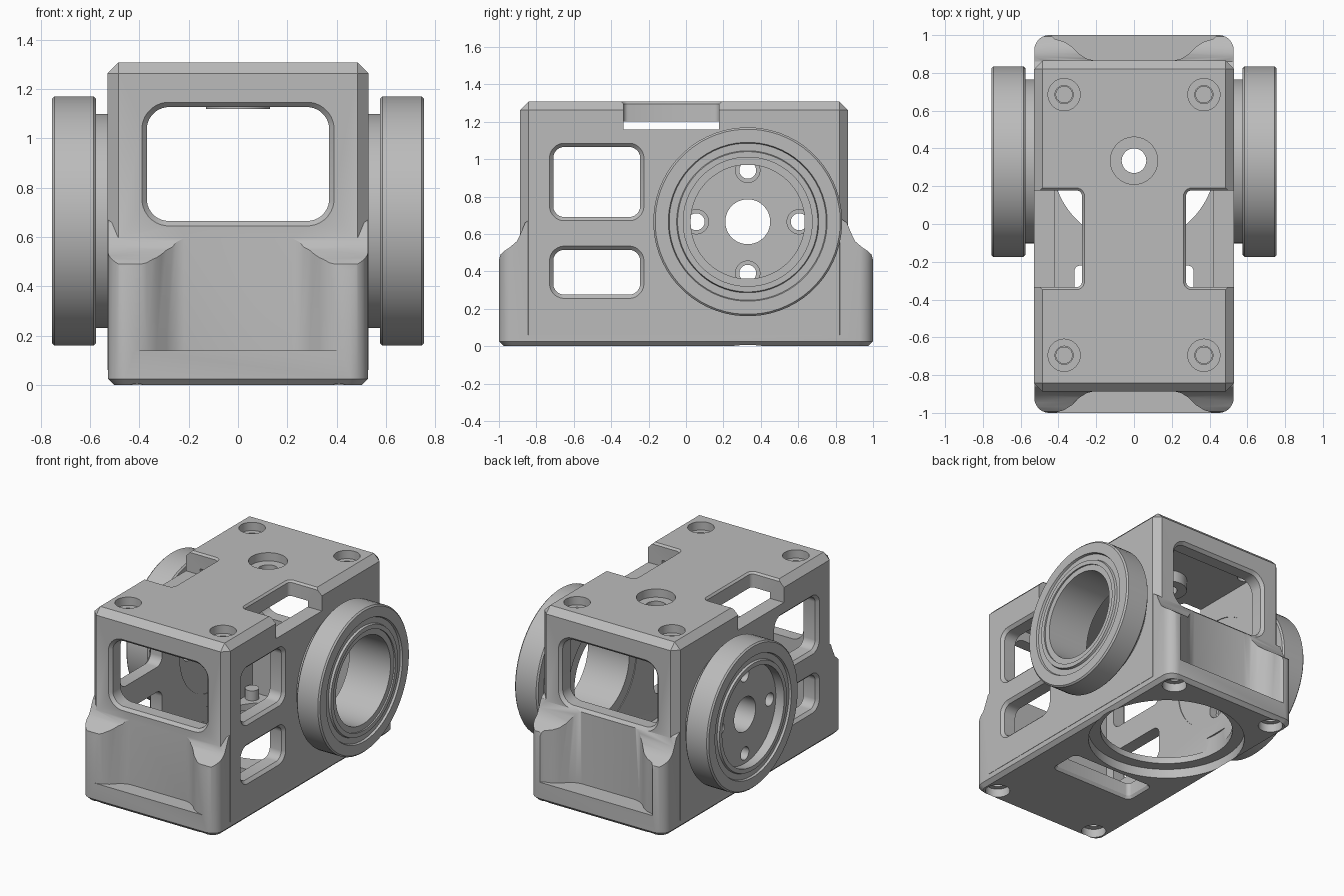
import bpy, bmesh
from math import sin, cos, pi

if "Cube" in bpy.data.objects:
    bpy.data.objects.remove(bpy.data.objects["Cube"], do_unlink=True)

GREY = bpy.data.materials.new("plain grey")
GREY.use_nodes = True
colour = (0.5, 0.5, 0.5, 1)
GREY.diffuse_color = colour
GREY.node_tree.nodes["Principled BSDF"].inputs["Base Color"].default_value = colour

AXLE_Y, AXLE_Z = 0.33, 0.665


def make(name, bm):
    bmesh.ops.recalc_face_normals(bm, faces=bm.faces)
    me = bpy.data.meshes.new(name)
    bm.to_mesh(me)
    bm.free()
    me.materials.append(GREY)
    ob = bpy.data.objects.new(name, me)
    bpy.context.collection.objects.link(ob)
    return ob


def rrect(u0, u1, v0, v1, r, n=8):
    """Rounded rectangle in the plane."""
    pts = []
    corners = [(u1 - r, v1 - r), (u0 + r, v1 - r), (u0 + r, v0 + r), (u1 - r, v0 + r)]
    for k, (cu, cv) in enumerate(corners):
        for i in range(n):
            a = (k + (i + 0.5) / n) * pi / 2
            pts.append((cu + r * cos(a), cv + r * sin(a)))
    return pts


def circle(cu, cv, r):
    return rrect(cu - r, cu + r, cv - r, cv + r, r, 16)


def loft(name, axis, rings, wrap=False):
    """Skin outlines placed along an axis; wrap joins last to first."""
    place = {"X": lambda u, v, w: (w, u, v),
             "Y": lambda u, v, w: (u, w, v),
             "Z": lambda u, v, w: (u, v, w)}[axis]
    bm = bmesh.new()
    loops = [[bm.verts.new(place(u, v, w)) for u, v in pts] for pts, w in rings]
    n = len(loops[0])
    pairs = list(zip(loops, loops[1:]))
    if wrap:
        pairs.append((loops[-1], loops[0]))
    else:
        bm.faces.new(loops[0])
        bm.faces.new(loops[-1])
    for a, b in pairs:
        for i in range(n):
            j = (i + 1) % n
            bm.faces.new((a[i], a[j], b[j], b[i]))
    return make(name, bm)


def turned(name, axis, cu, cv, profile, wrap=False):
    return loft(name, axis, [(circle(cu, cv, r), w) for w, r in profile], wrap)


def boolean(ob, other, op="DIFFERENCE"):
    mod = ob.modifiers.new("cut", "BOOLEAN")
    mod.operation, mod.solver, mod.object = op, "EXACT", other
    bpy.context.view_layer.objects.active = ob
    bpy.ops.object.modifier_apply(modifier=mod.name)
    bpy.data.objects.remove(other, do_unlink=True)


def box(name, x0, x1, y0, y1, z0, z1, chamfer=0):
    bm = bmesh.new()
    bmesh.ops.create_cube(bm, size=1)
    for v in bm.verts:
        v.co = ((x0 + x1) / 2 + v.co.x * (x1 - x0),
                (y0 + y1) / 2 + v.co.y * (y1 - y0),
                (z0 + z1) / 2 + v.co.z * (z1 - z0))
    if chamfer:
        edges = [e for e in bm.edges if max(v.co.z for v in e.verts) > z1 - 0.001]
        bmesh.ops.bevel(bm, geom=edges, offset=chamfer, segments=1, affect="EDGES")
    return make(name, bm)


def opening(axis, u0, u1, v0, v1, r, lo, hi):
    """Window cutter through the body with chamfered rims on both sides."""
    g = 0.03
    small = rrect(u0, u1, v0, v1, r)
    big = rrect(u0 - g, u1 + g, v0 - g, v1 + g, r + g)
    return loft("cutter", axis, [(big, lo - 0.01), (small, lo + 0.02),
                                 (small, hi - 0.02), (big, hi + 0.01)])


# Base with raised corner ears
body = loft("housing", "Z", [(rrect(-0.503, 0.503, -0.975, 0.975, 0.06), 0),
                             (rrect(-0.528, 0.528, -1, 1, 0.08), 0.025),
                             (rrect(-0.528, 0.528, -1, 1, 0.08), 0.8)])
ear = [(1.05, -0.1), (1.05, 0.44), (1.0, 0.46), (0.992, 0.49), (0.97, 0.51),
       (0.94, 0.53), (0.905, 0.56), (0.885, 0.6), (0.86, 0.66), (0.8, 0.7)]
side = ear + [(-y, z) for y, z in reversed(ear)]
boolean(body, loft("cutter", "X", [(side, -0.6), (side, 0.6)]), "INTERSECT")

# Scoops between the ears, front and back
half = [(0.5, 1.1), (0.45, 1.03), (0.42, 1.0), (0.37, 0.985), (0.33, 0.96),
        (0.29, 0.92), (0.25, 0.895), (0.19, 0.88)]
for s, shift in ((-1, 0), (1, -0.02)):
    pts = [(x, s * (y + shift)) for x, y in half]
    pts += [(-x, y) for x, y in reversed(pts)]
    boolean(body, loft("cutter", "Z", [(pts, 0.14), (pts, 0.9)]))

# Upper box, then the hollow inside
upper = box("upper", -0.53, 0.53, -0.887, 0.865, 0.06, 1.308, 0.045)
boolean(body, upper, "UNION")
boolean(body, box("cutter", -0.42, 0.42, -0.78, 0.76, 0.11, 1.2))

# Windows
boolean(body, opening("Y", -0.37, 0.37, 0.665, 1.127, 0.09, -0.887, 0.865))
for z0, z1 in ((0.69, 1.065), (0.275, 0.515)):
    boolean(body, opening("X", -0.71, -0.245, z0, z1, 0.06, -0.53, 0.53))

# Top side notches
for s in (-1, 1):
    u0, u1 = sorted((s * 0.275, s * 0.7))
    notch = rrect(u0, u1, -0.335, 0.178, 0.03, 4)
    rim = rrect(u0 - 0.02, u1 + 0.02, -0.355, 0.198, 0.05, 4)
    boolean(body, loft("cutter", "Z", [(notch, 1.157), (notch, 1.295), (rim, 1.315)]))

# Top bolt holes and centre hole
bolts = [(x, y) for x in (-0.37, 0.37) for y in (-0.695, 0.685)]
for x, y, big, small in [(x, y, 0.085, 0.048) for x, y in bolts] + [(0, AXLE_Y + 0.005, 0.125, 0.065)]:
    boolean(body, turned("cutter", "Z", x, y,
                         [(1.4, big), (1.25, big), (1.25, small), (1.1, small)]))

# Bottom bearing seat, slot and screw holes
boolean(body, turned("cutter", "Z", 0, AXLE_Y,
                     [(-0.1, 0.51), (0.065, 0.51), (0.065, 0.432), (0.2, 0.432)]))
slot = rrect(-0.315, 0.315, -0.43, -0.22, 0.03)
slot_rim = rrect(-0.335, 0.335, -0.45, -0.2, 0.05)
boolean(body, loft("cutter", "Z", [(slot_rim, -0.01), (slot, 0.02), (slot, 0.2)]))
for x in (-0.41, 0.41):
    for y in (-0.9, 0.9):
        boolean(body, turned("cutter", "Z", x, y,
                             [(-0.1, 0.08), (0.06, 0.08), (0.06, 0.045), (0.12, 0.045)]))

# Axle openings in both side walls
boolean(body, turned("cutter", "X", AXLE_Y, AXLE_Z, [(-0.8, 0.38), (0.8, 0.38)]))

# Inside details
turned("ceiling_boss", "Z", 0, AXLE_Y + 0.005,
       [(1.12, 0.066), (1.12, 0.13), (1.22, 0.13), (1.22, 0.066)], True)
for i, (x, y) in enumerate(bolts):
    turned(f"floor_peg_{i + 1}", "Z", x, y, [(0.09, 0.045), (0.18, 0.045)])

# Side bearings and their hubs
race = [(0.575, 0.345), (0.575, 0.495), (0.585, 0.505), (0.745, 0.505), (0.755, 0.495),
        (0.755, 0.425), (0.74, 0.42), (0.74, 0.38), (0.755, 0.375), (0.755, 0.345)]
open_hub = [(0.425, 0.305), (0.425, 0.435), (0.58, 0.435), (0.58, 0.35),
            (0.745, 0.35), (0.745, 0.305)]
disc_hub = [(0.425, 0.12), (0.425, 0.435), (0.58, 0.435), (0.58, 0.35),
            (0.69, 0.35), (0.69, 0.12)]
for s, label, profile in ((1, "left", open_hub), (-1, "right", disc_hub)):
    turned(label + "_bearing", "X", AXLE_Y, AXLE_Z, [(s * w, r) for w, r in race], True)
    hub = turned(label + "_hub", "X", AXLE_Y, AXLE_Z, [(s * w, r) for w, r in profile], True)

# Four holes around the closed hub
for k in range(4):
    a = k * pi / 2
    boolean(hub, turned("cutter", "X", AXLE_Y + 0.275 * cos(a), AXLE_Z + 0.275 * sin(a),
                        [(-0.8, 0.045), (-0.48, 0.045), (-0.48, 0.065), (-0.4, 0.065)]))

# Smooth round surfaces, keep edges sharp
for ob in bpy.context.collection.objects:
    if ob.type == "MESH" and GREY.name in ob.data.materials:
        bpy.ops.object.select_all(action="DESELECT")
        ob.select_set(True)
        bpy.context.view_layer.objects.active = ob
        bpy.ops.object.shade_smooth_by_angle(angle=0.5)
